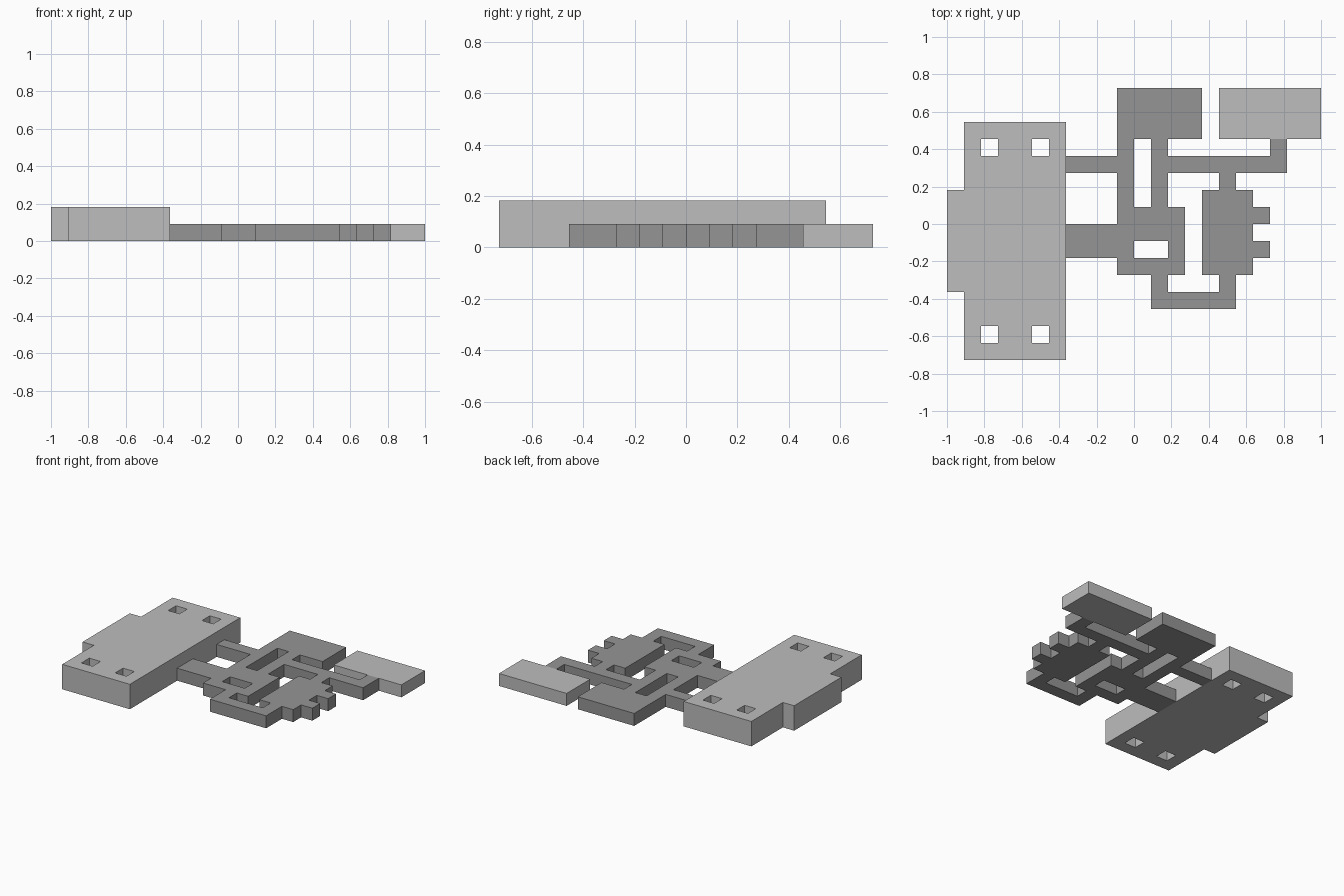
import bpy
import bmesh

UNIT = 1 / 11  # everything sits on a square grid of this size

default_cube = bpy.data.objects.get("Cube")
if default_cube:
    bpy.data.objects.remove(default_cube, do_unlink=True)


def make_material(name, grey):
    colour = (grey, grey, grey, 1)
    mat = bpy.data.materials.new(name)
    mat.use_nodes = True
    mat.diffuse_color = colour
    mat.node_tree.nodes["Principled BSDF"].inputs["Base Color"].default_value = colour
    return mat


def cells(rects):
    """Grid cells covered by rectangles given as (x0, x1, y0, y1)."""
    return {(x, y) for x0, x1, y0, y1 in rects
            for x in range(x0, x1) for y in range(y0, y1)}


def slab(name, rects, height, mat, holes=()):
    """Flat plan made of grid rectangles minus holes, thickened upward."""
    bm = bmesh.new()
    corners = {}

    def corner(x, y):
        if (x, y) not in corners:
            corners[x, y] = bm.verts.new((x * UNIT, y * UNIT, 0))
        return corners[x, y]

    for x, y in sorted(cells(rects) - cells(holes)):
        bm.faces.new((corner(x, y), corner(x + 1, y),
                      corner(x + 1, y + 1), corner(x, y + 1)))
    mesh = bpy.data.meshes.new(name)
    bm.to_mesh(mesh)
    bm.free()
    mesh.materials.append(mat)
    obj = bpy.data.objects.new(name, mesh)
    bpy.context.scene.collection.objects.link(obj)
    thick = obj.modifiers.new("Thickness", "SOLIDIFY")
    thick.thickness = height * UNIT
    thick.offset = 1
    return obj


light_grey = make_material("light grey", 0.51)
dark_grey = make_material("dark grey", 0.30)

# Tall hall with a side bay and four square shafts
slab("tall_hall",
     [(-10, -4, -8, 6), (-11, -10, -4, 2)], 2, light_grey,
     holes=[(x, x + 1, y, y + 1) for x in (-9, -6) for y in (-7, 4)])

# Low separate room at the back corner
slab("corner_room", [(5, 11, 5, 8)], 1, light_grey)

# Joined low rooms and passages
back_room = [(-1, 4, 5, 8)]
centre_room = [(-1, 3, -3, 1)]
side_room = [(4, 7, -3, 2), (7, 8, 0, 1), (7, 8, -2, -1)]
hall_links = [(-4, -1, 3, 4), (-4, -1, -2, 0)]
back_passages = [(-1, 0, 1, 5), (1, 2, 1, 5)]
long_passage = [(2, 9, 3, 4), (8, 9, 4, 5), (5, 6, 2, 3)]
front_passage = [(1, 2, -4, -3), (1, 6, -5, -4), (5, 6, -4, -3)]
slab("rooms_and_passages",
     back_room + centre_room + side_room + hall_links
     + back_passages + long_passage + front_passage,
     1, dark_grey, holes=[(0, 2, -2, -1)])
